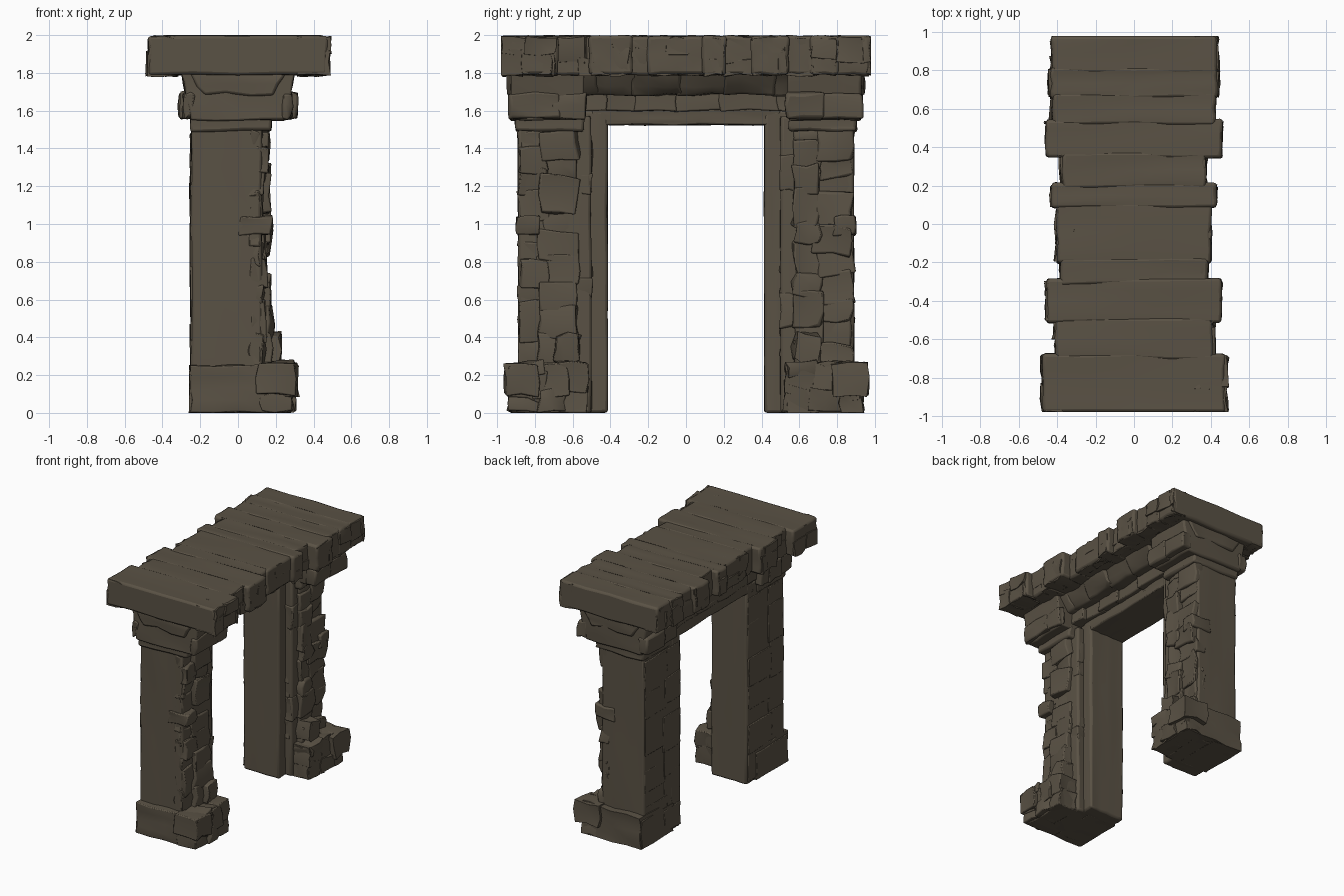
import bpy
import bmesh
import random
from mathutils import Matrix, Vector

random.seed(11)
cube = bpy.data.objects.get("Cube")
if cube:
    bpy.data.objects.remove(cube, do_unlink=True)

# Single weathered stone colour
stone = bpy.data.materials.new("brown_stone")
stone.use_nodes = True
COLOUR = (0.102, 0.084, 0.059, 1)
stone.diffuse_color = COLOUR
bsdf = next(n for n in stone.node_tree.nodes if n.type == "BSDF_PRINCIPLED")
bsdf.inputs["Base Color"].default_value = COLOUR
bsdf.inputs["Roughness"].default_value = 0.9


def block(bm, x, y, z, rough=0.008, cuts=1, flare=0.0, tilt=0.0):
    """Add a roughly hewn block; flare narrows its underside, tilt slants it."""
    x, y, z = sorted(x), sorted(y), sorted(z)
    centre = Vector([(a[0] + a[1]) / 2 for a in (x, y, z)])
    size = [a[1] - a[0] for a in (x, y, z)]
    turn = Matrix.Rotation(random.uniform(-tilt, tilt), 4, "X")
    turn = turn @ Matrix.Rotation(random.uniform(-tilt, tilt), 4, "Z")
    start = len(bm.verts)
    new = bmesh.ops.create_cube(
        bm, size=1, matrix=Matrix.Translation(centre) @ turn @ Matrix.Diagonal((*size, 1)))
    edges = list({e for v in new["verts"] for e in v.link_edges})
    bmesh.ops.subdivide_edges(bm, edges=edges, cuts=cuts, use_grid_fill=True)
    for v in list(bm.verts)[start:]:
        low = (z[1] - v.co.z) / size[2]
        v.co.x = centre.x + (v.co.x - centre.x) * (1 - flare * low)
        v.co += Vector([random.uniform(-rough, rough) for _ in range(3)])
        v.co.y = max(-0.98, min(0.98, v.co.y))
        v.co.z = max(0, min(2, v.co.z))


def spans(a, b, smallest, largest):
    """Split a range into random lengths."""
    out = []
    while b - a > largest:
        c = a + random.uniform(smallest, largest)
        out.append((a, c))
        a = c
    out.append((a, b))
    return out


def facing(bm, inner, out, y, z, rough=0.016, tall=(0.09, 0.18), wide=(0.1, 0.2), tilt=0.0):
    """Cover a wall with irregular columns of protruding stones."""
    low, high = sorted(y)
    for y0, y1 in spans(low, high, *wide):
        for z0, z1 in spans(*z, *tall):
            ya = max(low, y0 - random.uniform(0, 0.035))
            yb = min(high, y1 + random.uniform(0, 0.035))
            block(bm, (inner, random.uniform(*out)), (ya, yb),
                  (max(z[0], z0 - 0.015), min(z[1], z1 + 0.015)), rough, 1, 0, tilt)


def finish(name, bm, bevel=0.01, smooth=0.9):
    mesh = bpy.data.meshes.new(name)
    bm.to_mesh(mesh)
    bm.free()
    mesh.materials.append(stone)
    obj = bpy.data.objects.new(name, mesh)
    bpy.context.collection.objects.link(obj)
    bpy.ops.object.select_all(action="DESELECT")
    obj.select_set(True)
    bpy.context.view_layer.objects.active = obj
    mod = obj.modifiers.new("worn_edges", "BEVEL")
    mod.width = bevel
    mod.segments = 2
    mod.limit_method = "ANGLE"
    mod.angle_limit = 0.8
    bpy.ops.object.shade_smooth_by_angle(angle=smooth)


for s, side in ((-1, "front"), (1, "back")):
    # Pillar core, collar, and the slim jamb along the opening
    bm = bmesh.new()
    block(bm, (-0.245, 0.125), (s * 0.5, s * 0.888), (0, 1.57), 0.005, 5)
    block(bm, (-0.25, 0.175), (s * 0.54, s * 0.905), (1.49, 1.58), 0.006, 2)
    finish(side + "_pillar_core", bm, 0.015)
    bm = bmesh.new()
    block(bm, (-0.245, 0.07), (s * 0.415, s * 0.54), (0, 1.6), 0.004, 5)
    finish(side + "_jamb", bm, 0.02)

    # Rough stones on the open face, flush stones on the other
    bm = bmesh.new()
    facing(bm, 0.06, (0.12, 0.18), (s * 0.57, s * 0.882), (0.24, 1.5), 0.015, tilt=0.12)
    for z0, z1 in spans(0.3, 1.45, 0.1, 0.2):
        if random.random() < 0.5:
            block(bm, (0.03, random.uniform(0.1, 0.14)), (s * 0.5, s * 0.6), (z0, z1), 0.012)
    block(bm, (0.01, 0.18), (s * 0.78, s * 0.895), (0.94, 1.04), 0.01)
    finish(side + "_pillar_rough_stones", bm, 0.014, 1.1)
    bm = bmesh.new()
    facing(bm, -0.2, (-0.246, -0.256), (s * 0.43, s * 0.875), (0.02, 1.48), 0.004,
           (0.12, 0.3), (0.14, 0.3))
    finish(side + "_pillar_flush_stones", bm, 0.005)

    # Stepped foot with broken stones
    bm = bmesh.new()
    block(bm, (-0.25, 0.26), (s * 0.53, s * 0.935), (0, 0.255), 0.01, 3)
    facing(bm, 0.12, (0.26, 0.305), (s * 0.53, s * 0.935), (0, 0.265), 0.015,
           (0.08, 0.14), (0.1, 0.18), 0.1)
    block(bm, (0.1, 0.31), (s * 0.78, s * 0.96), (0.09, 0.265), 0.014, 1, 0, 0.08)
    block(bm, (0.05, 0.22), (s * 0.57, s * 0.7), (0.27, 0.42), 0.018, 1, 0, 0.1)
    block(bm, (-0.256, 0.0), (s * 0.52, s * 0.925), (0, 0.22), 0.005, 2)
    finish(side + "_foot", bm, 0.014, 1.1)

    # Capital flaring out towards the roof slab
    bm = bmesh.new()
    block(bm, (-0.3, 0.3), (s * 0.54, s * 0.93), (1.55, 1.81), 0.006, 3, 0.16)
    for sx in (-1, 1):
        facing(bm, sx * 0.23, (sx * 0.28, sx * 0.315), (s * 0.53, s * 0.935),
               (1.56, 1.695), 0.01, (0.13, 0.2), (0.12, 0.24))
    finish(side + "_capital", bm, 0.014, 1.1)

# Lintel: thin soffit course and a stepped course above it
bm = bmesh.new()
block(bm, (-0.245, 0.07), (-0.5, 0.5), (1.525, 1.64), 0.005, 6)
for y0, y1 in spans(-0.57, 0.57, 0.12, 0.28):
    block(bm, (-0.25, random.uniform(0.1, 0.15)), (y0 - 0.02, y1 + 0.02), (1.6, 1.71), 0.008)
finish("lintel", bm, 0.014, 1.1)

# Cornice of stones leaning outwards beneath the slab
bm = bmesh.new()
for y0, y1 in spans(-0.92, 0.92, 0.12, 0.26):
    w = random.uniform(0.27, 0.3)
    block(bm, (-w, w), (y0 - 0.02, y1 + 0.02), (1.685, 1.83), 0.012, 2, 0.35)
finish("cornice", bm, 0.014, 1.1)

# Roof slab: full-width courses of differing width, worn nearly level on top
bm = bmesh.new()
courses = [(-0.98, -0.69, 0.475), (-0.69, -0.5, 0.412), (-0.5, -0.3, 0.455),
           (-0.3, -0.19, 0.385), (-0.19, 0.1, 0.402), (0.1, 0.2, 0.43),
           (0.2, 0.36, 0.375), (0.36, 0.53, 0.46), (0.53, 0.67, 0.425),
           (0.67, 0.8, 0.435), (0.8, 0.98, 0.43)]
for y0, y1, w in courses:
    block(bm, (-w, w), (y0 - 0.015, y1 + 0.015), (1.79, 1.996), 0.005, 3)
finish("roof_slab", bm, 0.016, 1.1)

# Broken stones along both long edges of the slab, split into uneven layers
bm = bmesh.new()
for y0, y1, w in courses:
    for sx in (-1, 1):
        cut = random.uniform(1.86, 1.93)
        for z in ((1.79, cut + 0.01), (cut - 0.01, 1.985)):
            for a, b in spans(y0, y1, 0.08, 0.17):
                out = w + random.uniform(-0.012, 0.012)
                block(bm, (sx * 0.32, sx * out), (a, b), z, 0.01, 1, 0, 0.06)
finish("slab_edge_stones", bm, 0.016, 1.1)
